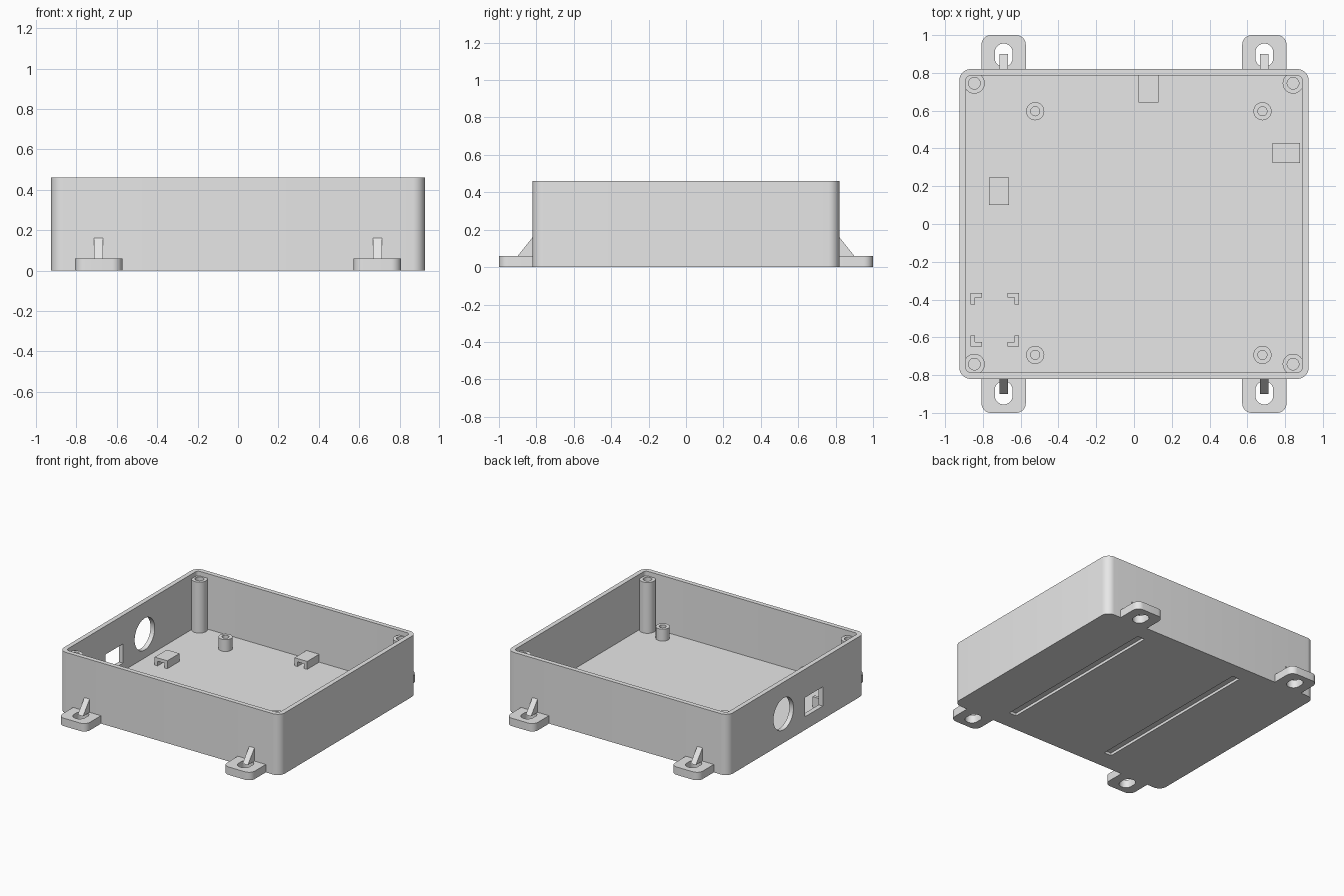
import bpy
import bmesh
from math import sin, cos, pi, radians
from mathutils import Matrix, Vector

default = bpy.data.objects.get("Cube")
if default:
    bpy.data.objects.remove(default, do_unlink=True)

grey = bpy.data.materials.new("light grey plastic")
grey.use_nodes = True
grey.diffuse_color = (0.8, 0.8, 0.8, 1)
grey.node_tree.nodes["Principled BSDF"].inputs["Base Color"].default_value = (0.8, 0.8, 0.8, 1)

# Main sizes
HX, HY, HEIGHT = 0.925, 0.82, 0.46
WALL, FLOOR = 0.035, 0.04


def finish(name, bm):
    bmesh.ops.recalc_face_normals(bm, faces=bm.faces)
    mesh = bpy.data.meshes.new(name)
    bm.to_mesh(mesh)
    bm.free()
    mesh.materials.append(grey)
    obj = bpy.data.objects.new(name, mesh)
    bpy.context.collection.objects.link(obj)
    return obj


def prism(name, outline, low, high, matrix=Matrix()):
    """Extrude a flat outline from low to high, then place it."""
    bm = bmesh.new()
    face = bm.faces.new([bm.verts.new((x, y, low)) for x, y in outline])
    new = bmesh.ops.extrude_face_region(bm, geom=[face])["geom"]
    top = [v for v in new if isinstance(v, bmesh.types.BMVert)]
    bmesh.ops.translate(bm, verts=top, vec=(0, 0, high - low))
    bm.transform(matrix)
    return finish(name, bm)


def rounded(x0, x1, y0, y1, r_far, r_near=None, steps=8):
    """Rectangle outline with rounded far (y1) and near (y0) corners."""
    r_near = r_far if r_near is None else r_near
    points = []
    corners = [(x1, y1, -1, -1, r_far), (x0, y1, 1, -1, r_far),
               (x0, y0, 1, 1, r_near), (x1, y0, -1, 1, r_near)]
    for i, (x, y, sx, sy, r) in enumerate(corners):
        if r == 0:
            points.append((x, y))
            continue
        for k in range(steps + 1):
            a = (i + k / steps) * pi / 2
            points.append((x + sx * r + r * cos(a), y + sy * r + r * sin(a)))
    return points


def box(name, x0, x1, y0, y1, z0, z1):
    return prism(name, [(x0, y0), (x1, y0), (x1, y1), (x0, y1)], z0, z1)


def cut(obj, cutters):
    """Subtract the cutters and throw them away."""
    for cutter in cutters:
        mod = obj.modifiers.new("cut", "BOOLEAN")
        mod.operation = "DIFFERENCE"
        mod.solver = "EXACT"
        mod.object = cutter
    bpy.context.view_layer.update()
    graph = bpy.context.evaluated_depsgraph_get()
    mesh = bpy.data.meshes.new_from_object(obj.evaluated_get(graph))
    obj.modifiers.clear()
    obj.data = mesh
    for cutter in cutters:
        bpy.data.objects.remove(cutter, do_unlink=True)


def smooth(obj):
    bpy.ops.object.select_all(action="DESELECT")
    obj.select_set(True)
    bpy.context.view_layer.objects.active = obj
    bpy.ops.object.shade_smooth_by_angle(angle=radians(30))


def hollow_post(name, x, y, radius, bore, top):
    """Round screw post with a blind hole, turned from a profile."""
    bm = bmesh.new()
    low = FLOOR - 0.01
    profile = [(0, low), (radius, low), (radius, top), (bore, top), (bore, FLOOR), (0, FLOOR)]
    verts = [bm.verts.new((r, 0, z)) for r, z in profile]
    edges = [bm.edges.new(pair) for pair in zip(verts, verts[1:])]
    bmesh.ops.spin(bm, geom=verts + edges, cent=(0, 0, 0), axis=(0, 0, 1),
                   angle=2 * pi, steps=32)
    bmesh.ops.remove_doubles(bm, verts=bm.verts, dist=0.0005)
    bm.transform(Matrix.Translation((x, y, 0)))
    smooth(finish(name, bm))


# Open case with rounded corners
case = prism("case", rounded(-HX, HX, -HY, HY, 0.06), 0, HEIGHT)
cavity = prism("cavity", rounded(-HX + WALL, HX - WALL, -HY + WALL, HY - WALL, 0.025),
               FLOOR, HEIGHT + 0.1)
# Round and square openings in the side wall
circle = [(0.12 * cos(a * pi / 24), 0.12 * sin(a * pi / 24)) for a in range(48)]
port = prism("round_port", circle, -0.1, 0.1,
             Matrix.Translation((-HX, 0.155, 0.22)) @ Matrix.Rotation(pi / 2, 4, "Y"))
socket = box("square_port", -HX - 0.1, -HX + 0.1, -0.315, -0.105, 0.1, 0.245)
# Two long grooves underneath
grooves = [box("groove", x - 0.03, x + 0.03, -0.675, 0.695, -0.05, 0.02)
           for x in (-0.33, 0.52)]
cut(case, [cavity, port, socket] + grooves)
smooth(case)

# Tall corner posts and short board posts
for i, x in enumerate((-0.845, 0.842)):
    for j, y in enumerate((-0.742, 0.745)):
        hollow_post(f"corner_post_{i}{j}", x, y, 0.055, 0.031, 0.425)
for i, x in enumerate((-0.523, 0.68)):
    for j, y in enumerate((-0.693, 0.597)):
        hollow_post(f"board_post_{i}{j}", x, y, 0.048, 0.024, 0.13)

# Mounting feet with slotted holes and sloping ribs
for sx in (-1, 1):
    for sy in (-1, 1):
        side = ("right" if sx < 0 else "left") + ("_front" if sy < 0 else "_back")
        place = Matrix.Translation((0.69 * sx, 0, 0)) @ Matrix.Diagonal((1, sy, 1, 1))
        foot = prism("foot_" + side, rounded(-0.117, 0.117, 0.8, 1, 0.05, 0), 0, 0.06, place)
        slot = prism("slot", rounded(-0.047, 0.047, 0.832, 0.955, 0.046), -0.1, 0.2, place)
        cut(foot, [slot])
        smooth(foot)
        # Rib profile lies in the y-z plane
        upright = Matrix(((0, 0, 1, 0), (1, 0, 0, 0), (0, 1, 0, 0), (0, 0, 0, 1)))
        prism("rib_" + side, [(0.8, 0.06), (0.9, 0.06), (0.82, 0.16), (0.8, 0.16)],
              -0.022, 0.022, place @ upright)

# Cable tie bridges on the floor
w, leg, low, under, top = 0.053, 0.028, FLOOR - 0.01, 0.075, 0.1
arch = [(-w, low), (-leg, low), (-leg, under), (leg, under),
        (leg, low), (w, low), (w, top), (-w, top)]
stand = Matrix.Rotation(pi / 2, 4, "X")
for i, (x, y, turn) in enumerate([(-0.715, 0.173, 0), (0.077, 0.715, 0), (0.805, 0.375, pi / 2)]):
    prism(f"cable_bridge_{i}", arch, -0.073, 0.073,
          Matrix.Translation((x, y, 0)) @ Matrix.Rotation(turn, 4, "Z") @ stand)

# Four corner brackets that hold a small module
arm, thick = 0.06, 0.024
ell = [(0, 0), (-arm, 0), (-arm, -thick), (-thick, -thick), (-thick, -arm), (0, -arm)]
for sx in (-1, 1):
    for sy in (-1, 1):
        prism(f"module_bracket_{sx + 1}{sy + 1}", ell, FLOOR - 0.01, 0.12,
              Matrix.Translation((-0.737 + 0.128 * sx, -0.507 + 0.142 * sy, 0))
              @ Matrix.Diagonal((sx, sy, 1, 1)))
